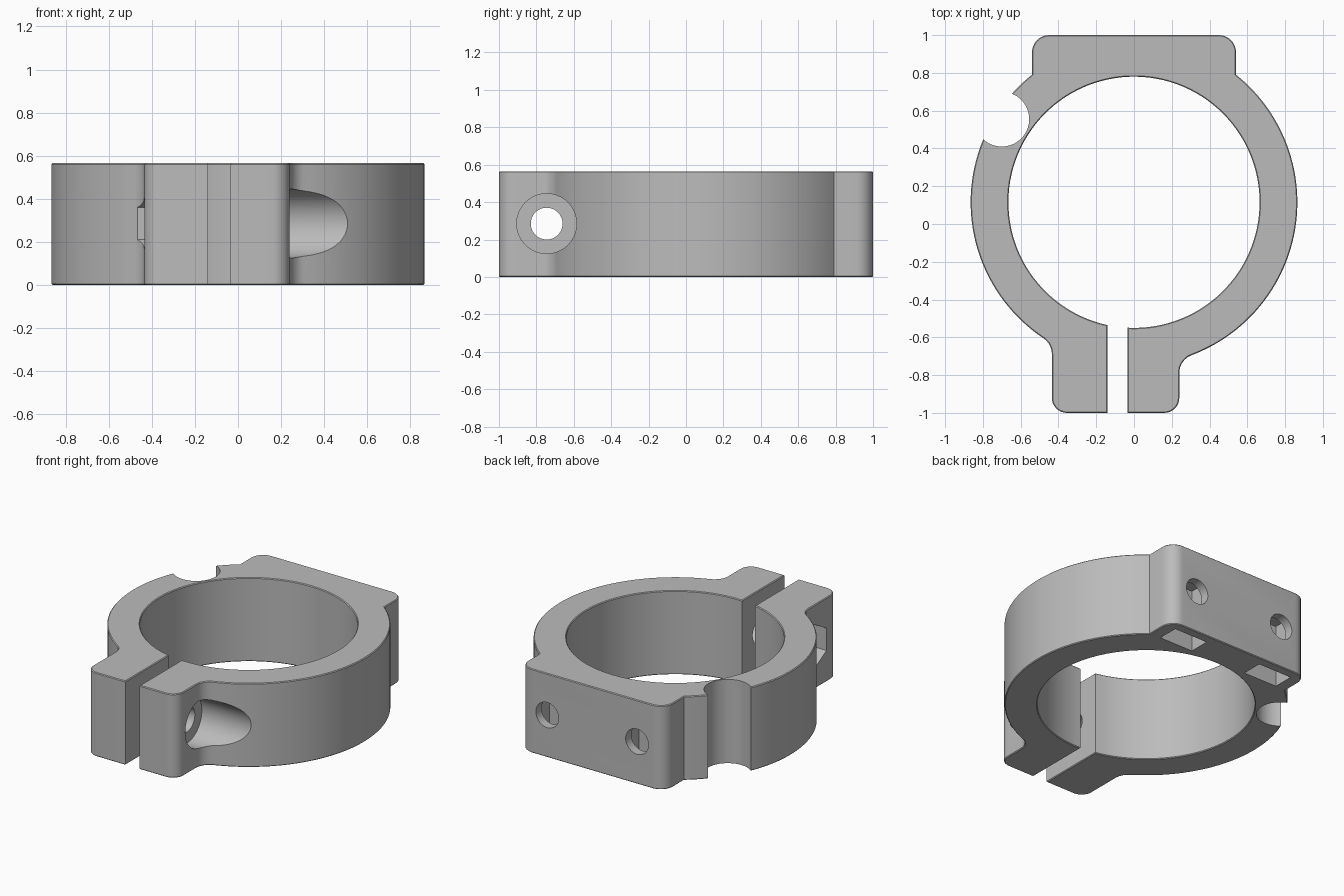
import bpy, bmesh
from math import pi, cos, sin, sqrt, asin, acos, atan2
from mathutils import Matrix, Vector

if "Cube" in bpy.data.objects:
    bpy.data.objects.remove(bpy.data.objects["Cube"], do_unlink=True)

H = 0.565            # clamp height
CY = 0.115           # ring centre on y
R_OUT, R_IN = 0.865, 0.665
SLIT_L, SLIT_R = -0.14, -0.035
LUG_L, LUG_R, LUG_Y = -0.435, 0.24, -1.0
BLOCK_X, BLOCK_Y = 0.54, 1.0
FILLET, CORNER, BLOCK_R = 0.1, 0.08, 0.09
BOLT_Y, BOLT_Z, BOLT_R = -0.745, 0.285, 0.085

grey = bpy.data.materials.new("matte_grey")
grey.use_nodes = True
grey.diffuse_color = (0.5, 0.5, 0.5, 1)
grey.node_tree.nodes["Principled BSDF"].inputs["Base Color"].default_value = (0.5, 0.5, 0.5, 1)


def arc(cx, cy, r, a0, a1, n):
    steps = [a0 + (a1 - a0) * i / n for i in range(n + 1)]
    return [(cx + r * cos(a), cy + r * sin(a)) for a in steps]


def make_object(name, bm):
    bmesh.ops.recalc_face_normals(bm, faces=bm.faces)
    mesh = bpy.data.meshes.new(name)
    bm.to_mesh(mesh)
    bm.free()
    mesh.materials.append(grey)
    obj = bpy.data.objects.new(name, mesh)
    bpy.context.collection.objects.link(obj)
    return obj


def cylinder(name, start, end, r, sides=48, spin=0.0):
    start, end = Vector(start), Vector(end)
    axis = end - start
    bm = bmesh.new()
    m = (Matrix.Translation((start + end) / 2)
         @ axis.to_track_quat('Z', 'Y').to_matrix().to_4x4() @ Matrix.Rotation(spin, 4, 'Z'))
    bmesh.ops.create_cone(bm, cap_ends=True, segments=sides, radius1=r, radius2=r,
                          depth=axis.length, matrix=m)
    return make_object(name, bm)


def box(name, centre, size):
    bm = bmesh.new()
    bmesh.ops.create_cube(bm, size=1, matrix=Matrix.Translation(centre) @ Matrix.Diagonal((*size, 1)))
    return make_object(name, bm)


# Fillet centres between the lugs and the ring
def fillet_centre(x):
    return x, CY - sqrt((R_OUT + FILLET) ** 2 - x ** 2)


frx, fry = fillet_centre(LUG_R + FILLET)
flx, fly = fillet_centre(LUG_L - FILLET)
block_angle = acos(BLOCK_X / R_OUT)

# Split-ring outline: right lug, ring, rear block, ring, left lug, bore
outline = [(SLIT_R, LUG_Y)]
outline += arc(LUG_R - CORNER, LUG_Y + CORNER, CORNER, -pi / 2, 0, 8)
outline += arc(frx, fry, FILLET, pi, atan2(CY - fry, -frx), 8)
outline += arc(0, CY, R_OUT, atan2(fry - CY, frx), block_angle, 48)[1:]
outline += arc(BLOCK_X - BLOCK_R, BLOCK_Y - BLOCK_R, BLOCK_R, 0, pi / 2, 8)
outline += arc(BLOCK_R - BLOCK_X, BLOCK_Y - BLOCK_R, BLOCK_R, pi / 2, pi, 8)
outline += arc(0, CY, R_OUT, pi - block_angle, atan2(fly - CY, flx) + 2 * pi, 44)
outline += arc(flx, fly, FILLET, atan2(CY - fly, -flx), 0, 8)[1:]
outline += arc(LUG_L + CORNER, LUG_Y + CORNER, CORNER, pi, 1.5 * pi, 8)
outline += [(SLIT_L, LUG_Y)]
outline += arc(0, CY, R_IN, -pi / 2 + asin(SLIT_L / R_IN),
               -2.5 * pi + asin(SLIT_R / R_IN), 112)

# Extrude the outline and soften its rims
bm = bmesh.new()
face = bm.faces.new([bm.verts.new((x, y, 0)) for x, y in outline])
top = bmesh.ops.extrude_face_region(bm, geom=[face])["geom"]
bmesh.ops.translate(bm, vec=(0, 0, H), verts=[v for v in top if isinstance(v, bmesh.types.BMVert)])
bmesh.ops.recalc_face_normals(bm, faces=bm.faces)
rims = [e for e in bm.edges if abs(e.verts[0].co.z - e.verts[1].co.z) < 1e-5]
bmesh.ops.bevel(bm, geom=rims, offset=0.005, segments=1, affect='EDGES')
clamp = make_object("split_ring_clamp", bm)

# Side groove, clamp bolt hole, bolt head recess and hexagonal nut pocket
cutters = [
    cylinder("groove_cutter", (-0.70, 0.555, -0.1), (-0.70, 0.555, H + 0.1), 0.145, 64),
    cylinder("head_recess_cutter", (0.14, BOLT_Y, BOLT_Z), (1, BOLT_Y, BOLT_Z), 0.16, 64),
    cylinder("bolt_hole_cutter", (-0.5, BOLT_Y, BOLT_Z), (0.3, BOLT_Y, BOLT_Z), BOLT_R),
]
bm = bmesh.new()
hexagon = [bm.verts.new((-1, BOLT_Y + y, BOLT_Z + z)) for y, z in arc(0, 0, 0.15, pi / 2, 2.5 * pi, 6)[:-1]]
prism = bmesh.ops.extrude_face_region(bm, geom=[bm.faces.new(hexagon)])["geom"]
bmesh.ops.translate(bm, vec=(0.685, 0, 0), verts=[v for v in prism if isinstance(v, bmesh.types.BMVert)])
cutters.append(make_object("nut_pocket_cutter", bm))

# Rear mounting holes with nut slots open at the bottom
for x in (-0.335, 0.335):
    cutters.append(cylinder("mount_hole_cutter", (x, 1.1, BOLT_Z), (x, 0.77, BOLT_Z), BOLT_R))
    cutters.append(box("nut_slot_cutter", (x, 0.87, 0.16), (0.25, 0.14, 0.52)))

for c in cutters:
    c.hide_render = True
    mod = clamp.modifiers.new(c.name, 'BOOLEAN')
    mod.operation = 'DIFFERENCE'
    mod.solver = 'EXACT'
    mod.object = c

# Bake the cuts and shade
bpy.context.view_layer.update()
graph = bpy.context.evaluated_depsgraph_get()
baked = bpy.data.meshes.new_from_object(clamp.evaluated_get(graph))
clamp.modifiers.clear()
clamp.data = baked
for c in cutters:
    bpy.data.objects.remove(c, do_unlink=True)
baked.materials.clear()
baked.materials.append(grey)
for p in baked.polygons:
    p.material_index = 0
bpy.ops.object.select_all(action='DESELECT')
clamp.select_set(True)
bpy.context.view_layer.objects.active = clamp
bpy.ops.object.shade_smooth_by_angle(angle=pi / 6)
